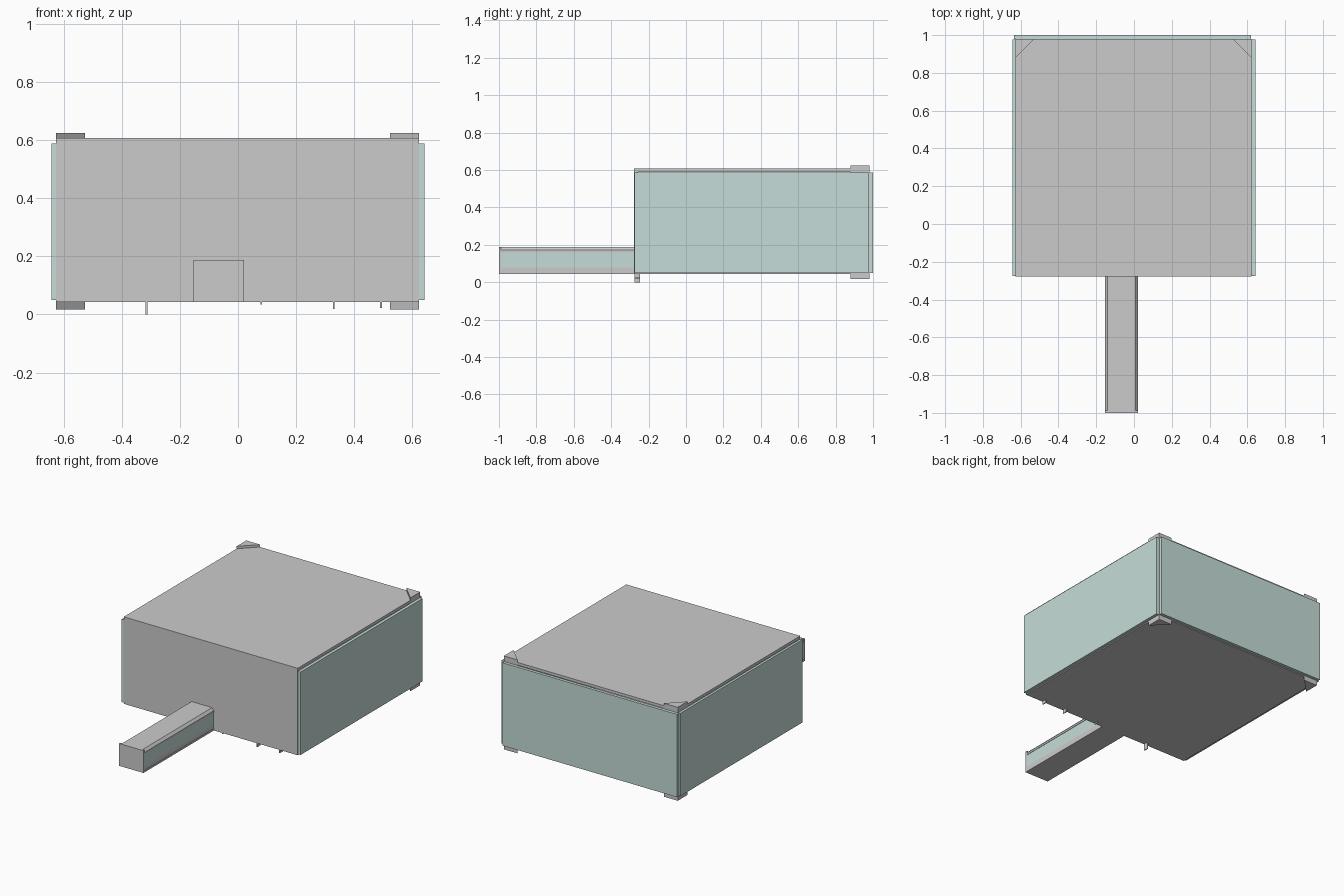
import bpy, bmesh

if "Cube" in bpy.data.objects:
    bpy.data.objects.remove(bpy.data.objects["Cube"])

glass = bpy.data.materials.new("pale_glass")
glass.diffuse_color = (0.56, 0.72, 0.69, 1)
glass.use_nodes = True
glass.node_tree.nodes["Principled BSDF"].inputs["Base Color"].default_value = glass.diffuse_color


def prism(name, pts, place, a, b, mat=None):
    """Extrude a closed profile between a and b; place maps (u, v, w) to xyz."""
    bm = bmesh.new()
    ends = [[bm.verts.new(place(u, v, w)) for u, v in pts] for w in (a, b)]
    bm.faces.new(ends[0])
    bm.faces.new(ends[1])
    n = len(pts)
    for i in range(n):
        j = (i + 1) % n
        bm.faces.new((ends[0][i], ends[0][j], ends[1][j], ends[1][i]))
    bmesh.ops.recalc_face_normals(bm, faces=bm.faces)
    me = bpy.data.meshes.new(name)
    bm.to_mesh(me)
    bm.free()
    ob = bpy.data.objects.new(name, me)
    bpy.context.collection.objects.link(ob)
    if mat:
        me.materials.append(mat)
    return ob


def box(name, x, y, z, mat=None):
    pts = [(x[0], y[0]), (x[1], y[0]), (x[1], y[1]), (x[0], y[1])]
    return prism(name, pts, lambda u, v, w: (u, v, w), z[0], z[1], mat)


# Main hall: roof, floor and front wall
L, R, F, B = -0.627, 0.623, -0.275, 0.98
box("roof", (L, R), (F, B), (0.59, 0.608))
box("floor", (L, R), (F, B), (0.043, 0.057))
box("front_wall", (L, R), (F - 0.002, F + 0.018), (0.043, 0.608))

# Glass walls
for name, x in (("left_glass", (-0.643, L)), ("right_glass", (R, 0.643))):
    box(name, x, (F, B - 0.003), (0.05, 0.588), glass)
box("back_glass", (L - 0.008, R - 0.003), (B, 1.0), (0.05, 0.588), glass)

# Triangular columns in the back corners
for name, x, s in (("left_column", L, 1), ("right_column", R, -1)):
    prism(name, [(x, B), (x + 0.1 * s, B), (x, B - 0.1)],
          lambda u, v, w: (u, v, w), 0.017, 0.624)

# Thin blades under the front wall
for i, (x, z) in enumerate(((-0.315, 0.0), (0.08, 0.035), (0.33, 0.018), (0.492, 0.022))):
    box(f"front_blade_{i + 1}", (x - 0.003, x + 0.003), (F, F + 0.03), (z, 0.05))

# Entrance corridor: roof with steep edges, floor, end wall, glass sides
CL, CR, CF = -0.154, 0.021, -1.0
prism("corridor_roof",
      [(CL, 0.16), (CL, 0.172), (CL + 0.014, 0.188), (CR - 0.014, 0.188), (CR, 0.172), (CR, 0.16)],
      lambda u, v, w: (u, w, v), CF + 0.01, F)
box("corridor_floor", (CL, CR), (CF + 0.01, F), (0.043, 0.055))
box("corridor_end_wall", (CL, CR), (CF, CF + 0.012), (0.043, 0.188))
for name, x, s in (("left", CL, 1), ("right", CR, -1)):
    xs = sorted((x + 0.003 * s, x + 0.015 * s))
    box(f"corridor_{name}_curb", xs, (CF + 0.01, F), (0.05, 0.08))
    box(f"corridor_{name}_glass", xs, (CF + 0.01, F), (0.08, 0.162), glass)
